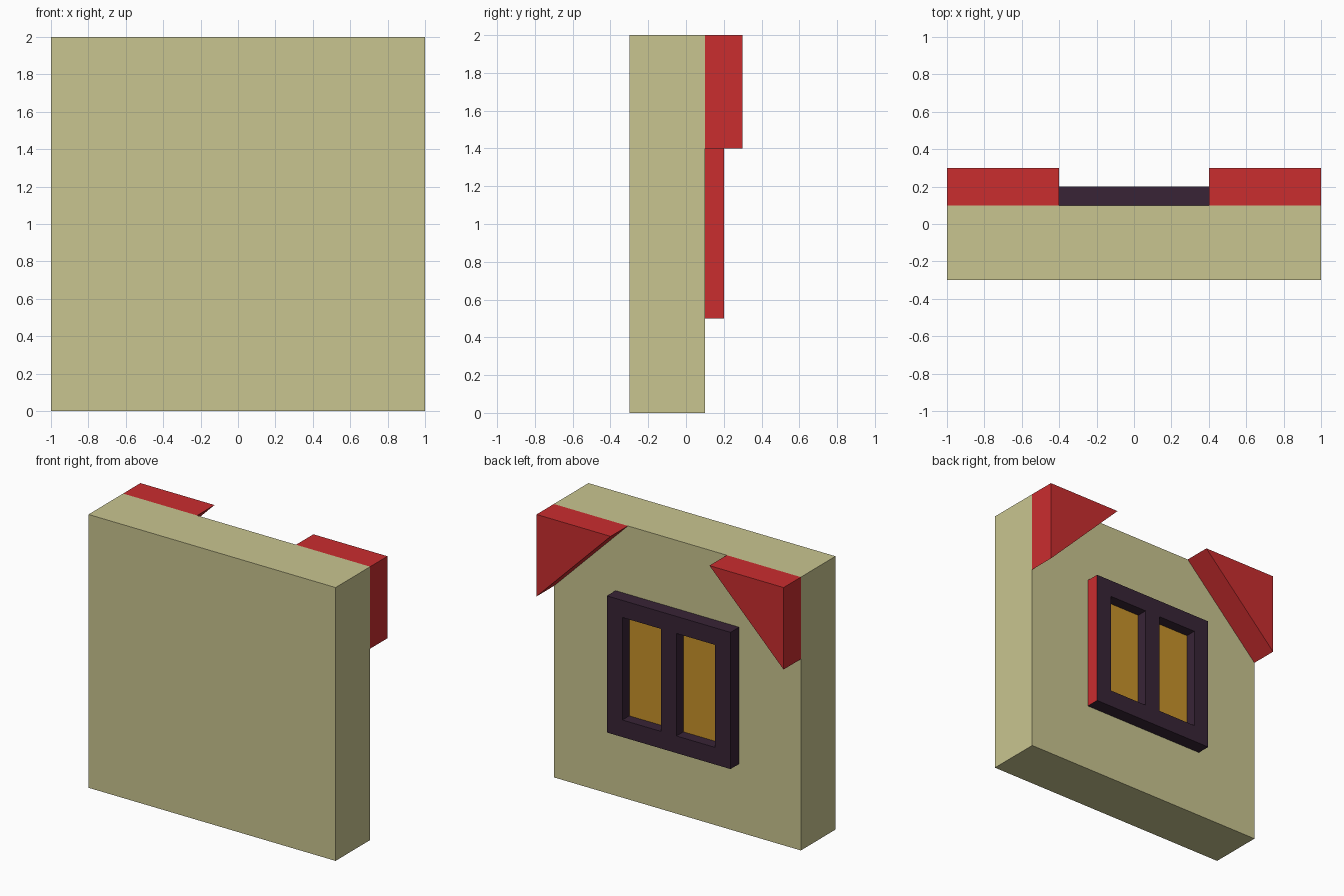
import bpy, bmesh
from mathutils import Vector

if "Cube" in bpy.data.objects:
    bpy.data.objects.remove(bpy.data.objects["Cube"])


def srgb(r, g, b):
    f = lambda c: c / 12.92 if c <= 0.04045 else ((c + 0.055) / 1.055) ** 2.4
    return tuple(f(v / 255) for v in (r, g, b)) + (1.0,)


def material(name, rgb):
    m = bpy.data.materials.new(name)
    m.diffuse_color = srgb(*rgb)
    m.use_nodes = True
    m.node_tree.nodes["Principled BSDF"].inputs["Base Color"].default_value = m.diffuse_color
    return m


PLASTER = material("plaster", (201, 197, 144))
RED = material("red", (202, 45, 47))
DARK = material("dark_wood", (56, 36, 54))
AMBER = material("amber_glass", (200, 147, 42))


def finish(name, bm, mats):
    me = bpy.data.meshes.new(name)
    bm.to_mesh(me)
    bm.free()
    for m in mats:
        me.materials.append(m)
    ob = bpy.data.objects.new(name, me)
    bpy.context.collection.objects.link(ob)
    return ob


def box(lo, hi):
    bm = bmesh.new()
    bmesh.ops.create_cube(bm, size=1)
    lo, hi = Vector(lo), Vector(hi)
    for v in bm.verts:
        v.co = (lo + hi) / 2 + v.co * (hi - lo)
    return bm


# Wall slab
finish("wall", box((-1, -0.3, 0), (1, 0.1, 2)), [PLASTER])

# Triangular corner brackets, mirrored left and right
for side, s in (("left", -1), ("right", 1)):
    bm = bmesh.new()
    tri = bm.faces.new([bm.verts.new((s * x, 0.1, z))
                        for x, z in ((1, 2), (0.4, 2), (1, 1.4))])
    ext = bmesh.ops.extrude_face_region(bm, geom=[tri], use_keep_orig=True)
    bmesh.ops.translate(bm, vec=(0, 0.2, 0),
                        verts=[g for g in ext["geom"] if isinstance(g, bmesh.types.BMVert)])
    bmesh.ops.recalc_face_normals(bm, faces=bm.faces)
    finish(side + "_corner_bracket", bm, [RED])

# Window frame: slab cut into cells, with the two panes sunk into it
bm = box((-0.5, 0.1, 0.5), (0.5, 0.2, 1.5))
cuts = [((x, 0, 0), (1, 0, 0)) for x in (-0.375, -0.0625, 0.0625, 0.375)]
cuts += [((0, 0, z), (0, 0, 1)) for z in (0.625, 1.375)]
for co, no in cuts:
    bmesh.ops.bisect_plane(bm, geom=bm.verts[:] + bm.edges[:] + bm.faces[:],
                           plane_co=co, plane_no=no)
bm.normal_update()


def is_pane(f):
    c = f.calc_center_median()
    return f.normal.y > 0.9 and 0.07 < abs(c.x) < 0.37 and 0.63 < c.z < 1.37


# One side edge of the frame is red
for f in bm.faces:
    f.material_index = 1 if f.normal.x > 0.9 else 0
panes = bmesh.ops.extrude_discrete_faces(bm, faces=[f for f in bm.faces if is_pane(f)])["faces"]
for f in bm.faces:
    if f not in panes and f.calc_center_median().x < 0.49:
        f.material_index = 0
for f in panes:
    f.material_index = 2
    bmesh.ops.translate(bm, verts=f.verts[:], vec=(0, -0.08, 0))
bm.normal_update()
finish("window", bm, [DARK, RED, AMBER])
